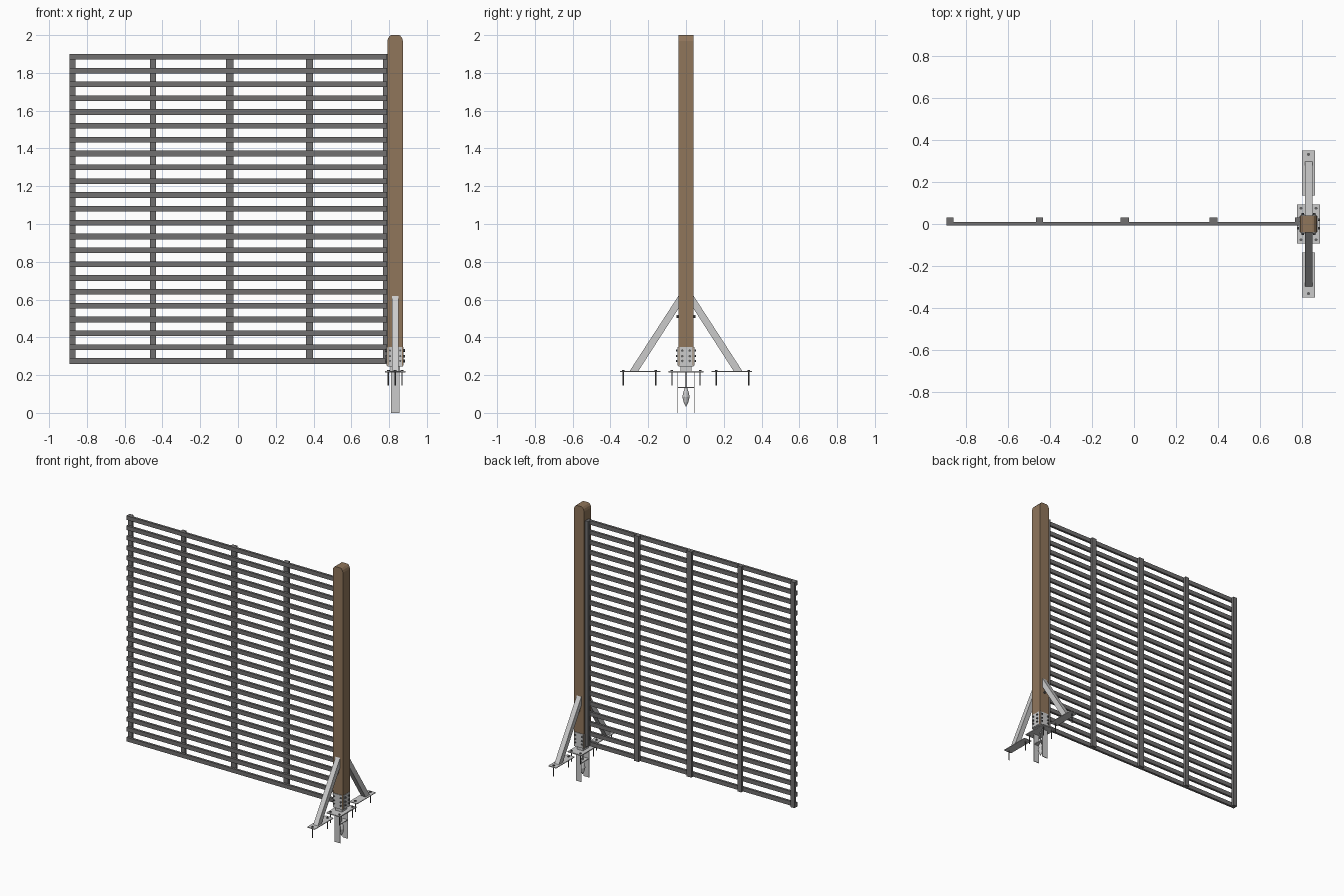
import bpy, bmesh, math
from mathutils import Vector

cube = bpy.data.objects.get("Cube")
if cube:
    bpy.data.objects.remove(cube, do_unlink=True)


def material(name, rgb):
    m = bpy.data.materials.new(name)
    m.use_nodes = True
    m.diffuse_color = (*rgb, 1)
    m.node_tree.nodes["Principled BSDF"].inputs["Base Color"].default_value = (*rgb, 1)
    return m


WOOD = material("brown wood", (0.28, 0.18, 0.105))
SLAT = material("slate grey", (0.165, 0.16, 0.16))
STEEL = material("galvanised steel", (0.6, 0.6, 0.6))
BOLT = material("dark steel", (0.12, 0.12, 0.12))
PX = 0.832  # post centre


def finish(name, bm, mat):
    bmesh.ops.recalc_face_normals(bm, faces=bm.faces)
    mesh = bpy.data.meshes.new(name)
    bm.to_mesh(mesh)
    bm.free()
    mesh.materials.append(mat)
    ob = bpy.data.objects.new(name, mesh)
    bpy.context.collection.objects.link(ob)
    return ob


def box(name, x, y, z, mat):
    """Box from (low, high) ranges on each axis."""
    bm = bmesh.new()
    bmesh.ops.create_cube(bm, size=1)
    for v in bm.verts:
        v.co = [r[0] if c < 0 else r[1] for c, r in zip(v.co, (x, y, z))]
    return finish(name, bm, mat)


def prism(name, outline, axis, low, high, mat):
    """Extrude a 2D outline along the x or y axis."""
    bm = bmesh.new()
    place = (lambda a, b: (low, a, b)) if axis == "x" else (lambda a, b: (a, low, b))
    face = bm.faces.new([bm.verts.new(place(a, b)) for a, b in outline])
    ext = bmesh.ops.extrude_face_region(bm, geom=[face])["geom"]
    shift = Vector((high - low, 0, 0) if axis == "x" else (0, high - low, 0))
    bmesh.ops.translate(bm, vec=shift, verts=[v for v in ext if isinstance(v, bmesh.types.BMVert)])
    return finish(name, bm, mat)


def lathe(name, start, direction, rings, mat, sides=8):
    """Turned part: rings are (distance along direction, radius)."""
    turn = Vector((0, 0, 1)).rotation_difference(Vector(direction))
    bm = bmesh.new()
    loops = []
    for d, r in rings:
        angles = [math.tau * i / sides for i in range(sides)]
        loops.append([bm.verts.new(Vector(start) + turn @ Vector((r * math.cos(a), r * math.sin(a), d)))
                      for a in angles])
    for lo, hi in zip(loops, loops[1:]):
        for i in range(sides):
            j = (i + 1) % sides
            bm.faces.new((lo[i], lo[j], hi[j], hi[i]))
    bm.faces.new(loops[0])
    bm.faces.new(loops[-1])
    return finish(name, bm, mat)


def anchor(name, x, y):
    lathe(name, (x, y, 0.145), (0, 0, 1),
          [(0, 0.0035), (0.076, 0.0035), (0.076, 0.008), (0.083, 0.008)], BOLT, 6)


# Fence panel: horizontal slats in front of upright battens
for i in range(23):
    z = 0.275 + i * 0.0732
    box(f"slat_{i + 1}", (-0.893, 0.79), (-0.007, 0.01), (z - 0.015, z + 0.015), SLAT)
for i, (x, w) in enumerate([(-0.877, 0.032), (-0.45, 0.032), (-0.044, 0.04), (0.379, 0.036), (0.782, 0.03)]):
    box(f"batten_{i + 1}", (x - w / 2, x + w / 2), (0.01, 0.03), (0.26, 1.9), SLAT)

# Wooden post with a rounded-off top
half = [(0.041, 0.25), (0.041, 1.97), (0.036, 1.986), (0.026, 1.998), (0.02, 2.0)]
outline = [(PX + x, z) for x, z in half] + [(PX - x, z) for x, z in reversed(half)]
prism("post", outline, "y", -0.041, 0.041, WOOD)

# Post shoe: four side plates, floor and bolt heads
for s, side in ((-1, "right"), (1, "left")):
    a, b = sorted((PX + s * 0.041, PX + s * 0.045))
    box(f"shoe_plate_{side}", (a, b), (-0.035, 0.035), (0.25, 0.35), STEEL)
    for y in (-0.02, 0.02):
        for z in (0.275, 0.3, 0.33):
            lathe(f"shoe_bolt_{side}", (PX + s * 0.045, y, z), (s, 0, 0),
                  [(0, 0.007), (0.007, 0.007)], BOLT, 6)
for s, side in ((-1, "front"), (1, "back")):
    a, b = sorted((s * 0.041, s * 0.045))
    box(f"shoe_plate_{side}", (PX - 0.035, PX + 0.035), (a, b), (0.25, 0.35), STEEL)
    for x in (-0.027, 0.027):
        for z in (0.275, 0.3, 0.33):
            lathe(f"shoe_bolt_{side}", (PX + x, s * 0.045, z), (0, s, 0),
                  [(0, 0.006), (0.007, 0.006)], BOLT, 6)
box("shoe_floor", (PX - 0.041, PX + 0.041), (-0.041, 0.041), (0.245, 0.25), STEEL)
box("shoe_neck", (PX - 0.025, PX + 0.025), (-0.03, 0.03), (0.222, 0.245), STEEL)

# Base plate with corner anchors
box("base_plate", (PX - 0.055, PX + 0.055), (-0.093, 0.093), (0.215, 0.222), STEEL)
for x in (-0.036, 0.036):
    for y in (-0.075, 0.075):
        anchor("base_anchor", PX + x, y)

# Diagonal braces, foot plates and ground blades, mirrored front and back
for s, side in ((-1, "front"), (1, "back")):
    a, b = sorted((s * 0.135, s * 0.35))
    box(f"foot_plate_{side}", (PX - 0.031, PX + 0.031), (a, b), (0.217, 0.222), STEEL)
    for y in (0.16, 0.332):
        anchor(f"foot_anchor_{side}", PX, s * y)
    brace = [(0.298, 0.222), (0.252, 0.222), (0.041, 0.55), (0.041, 0.618)]
    prism(f"brace_{side}", [(s * y, z) for y, z in brace], "x", PX - 0.018, PX + 0.018, STEEL)
    lathe(f"brace_bolt_{side}", (PX, s * 0.041, 0.51), (0, s, 0), [(0, 0.008), (0.008, 0.008)], BOLT, 6)
    a, b = sorted((s * 0.042, s * 0.046))
    box(f"ground_blade_{side}", (PX - 0.022, PX + 0.022), (a, b), (0, 0.217), STEEL)

# Cross plate and pointed ground spike between the blades
box("cross_plate", (PX - 0.02, PX + 0.02), (-0.043, 0.043), (0.133, 0.138), STEEL)
spike = lathe("ground_spike", (PX, 0, 0.035), (0, 0, 1),
              [(0, 0.002), (0.02, 0.012), (0.05, 0.019), (0.075, 0.014), (0.1, 0.005), (0.185, 0.005)],
              STEEL, 12)
